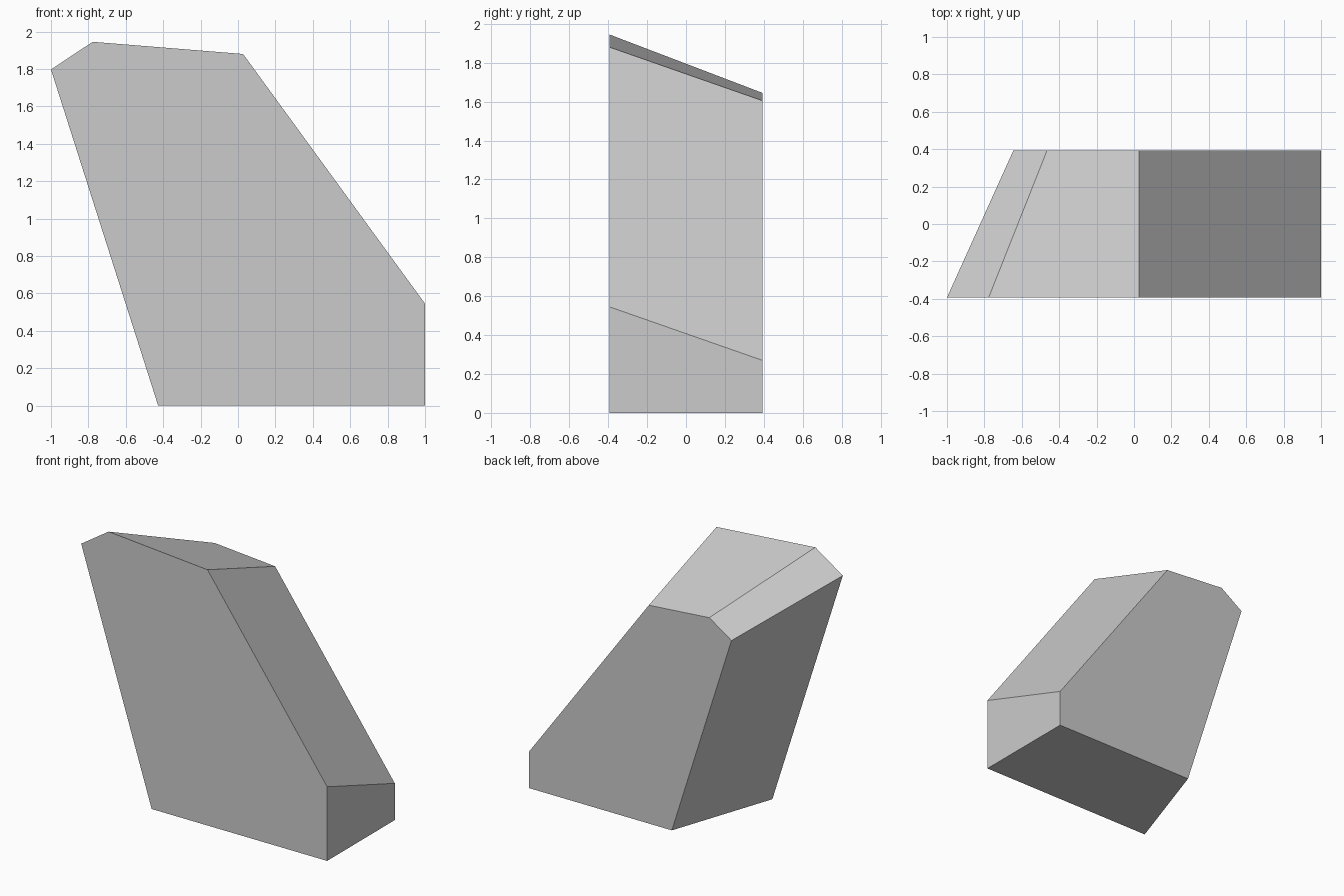
import bpy
import bmesh

cube = bpy.data.objects.get("Cube")
if cube:
    bpy.data.objects.remove(cube, do_unlink=True)

# Plain grey for the whole block
grey = bpy.data.materials.new("plain grey")
grey.use_nodes = True
colour = (0.6, 0.6, 0.6, 1)
grey.diffuse_color = colour
grey.node_tree.nodes["Principled BSDF"].inputs["Base Color"].default_value = colour

# Front and back outlines (x, z), the back one smaller on the sloping sides
HALF_DEPTH = 0.393
front = [(-0.427, 0), (1, 0), (1, 0.545), (0.027, 1.88), (-0.777, 1.945), (-1, 1.797)]
back = [(-0.16, 0), (1, 0), (1, 0.27), (0.027, 1.605), (-0.465, 1.645), (-0.645, 1.525)]

# Loft the two outlines into a solid faceted block
bm = bmesh.new()
rings = [[bm.verts.new((x, y, z)) for x, z in outline]
         for outline, y in ((front, -HALF_DEPTH), (back, HALF_DEPTH))]
for ring in rings:
    bm.faces.new(ring)
count = len(front)
for i in range(count):
    j = (i + 1) % count
    bm.faces.new((rings[0][i], rings[0][j], rings[1][j], rings[1][i]))
bmesh.ops.recalc_face_normals(bm, faces=bm.faces)

mesh = bpy.data.meshes.new("faceted_block")
bm.to_mesh(mesh)
bm.free()
mesh.materials.append(grey)
block = bpy.data.objects.new("faceted_block", mesh)
bpy.context.collection.objects.link(block)
